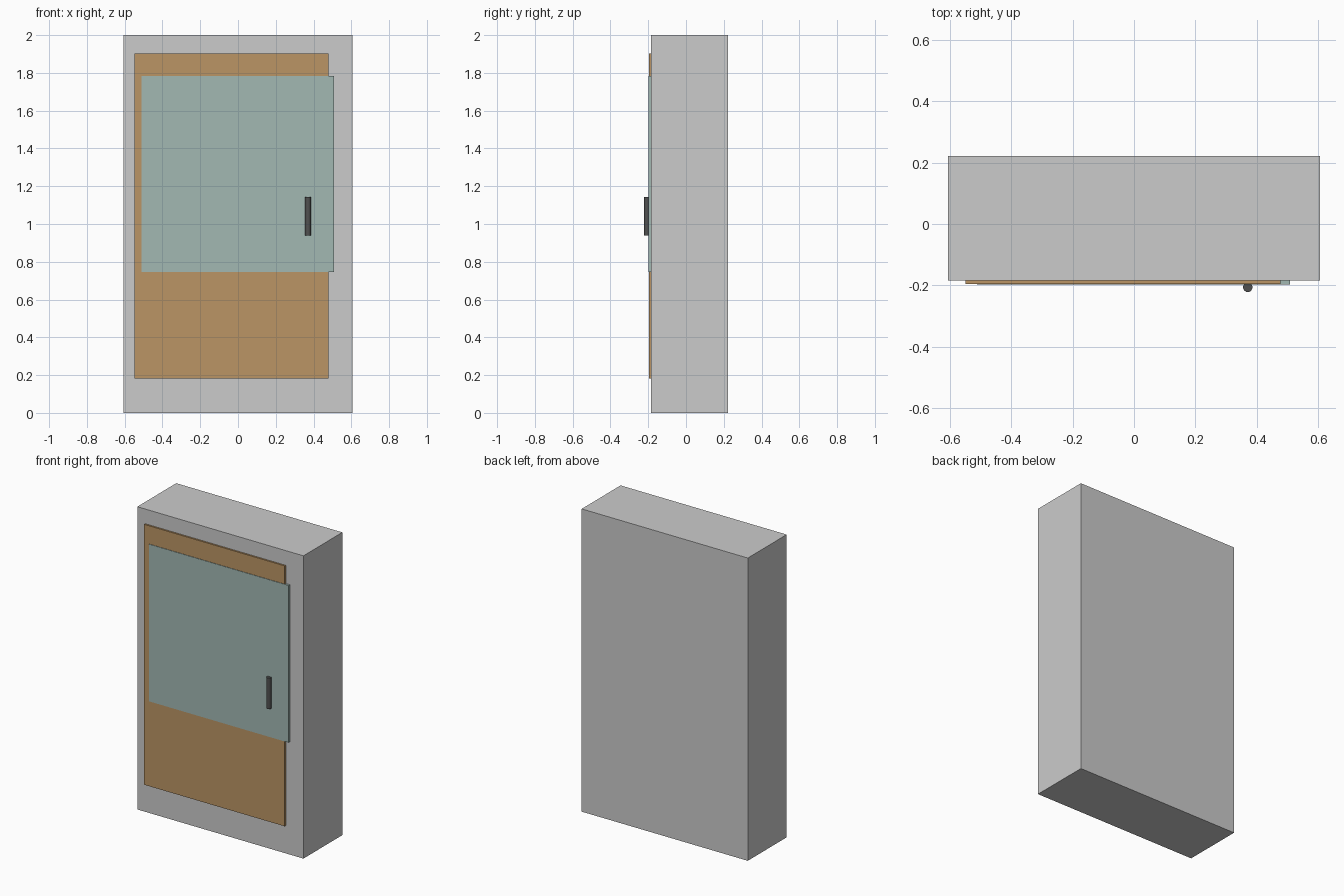
import bpy

if "Cube" in bpy.data.objects:
    bpy.data.objects.remove(bpy.data.objects["Cube"])


def material(name, color):
    mat = bpy.data.materials.new(name)
    mat.diffuse_color = color
    mat.use_nodes = True
    mat.node_tree.nodes["Principled BSDF"].inputs["Base Color"].default_value = mat.diffuse_color
    return mat


def box(name, x, y, z, mat=None):
    """Box from (min, max) ranges on each axis."""
    size = [b - a for a, b in (x, y, z)]
    centre = [(a + b) / 2 for a, b in (x, y, z)]
    bpy.ops.mesh.primitive_cube_add(size=1, location=centre)
    obj = bpy.context.object
    obj.name = name
    obj.scale = size
    bpy.ops.object.transform_apply(location=False, rotation=False, scale=True)
    if mat:
        obj.data.materials.append(mat)
    return obj


wood = material("wood", (0.50, 0.30, 0.13, 1))
glass = material("glass", (0.36, 0.48, 0.45, 1))
dark = material("dark_metal", (0.08, 0.08, 0.08, 1))

FRONT = -0.184

# Cabinet body
box("cabinet_body", (-0.607, 0.607), (FRONT, 0.222), (0, 2))

# Door panel and the glass pane on it
box("door_panel", (-0.549, 0.478), (-0.195, FRONT), (0.183, 1.903), wood)
box("glass_pane", (-0.512, 0.508), (-0.198, FRONT), (0.745, 1.783), glass)

# Upright round handle
bpy.ops.mesh.primitive_cylinder_add(vertices=16, radius=0.0155, depth=0.204,
                                    location=(0.371, -0.2065, 1.042))
handle = bpy.context.object
handle.name = "door_handle"
handle.data.materials.append(dark)
bpy.ops.object.shade_smooth_by_angle()
